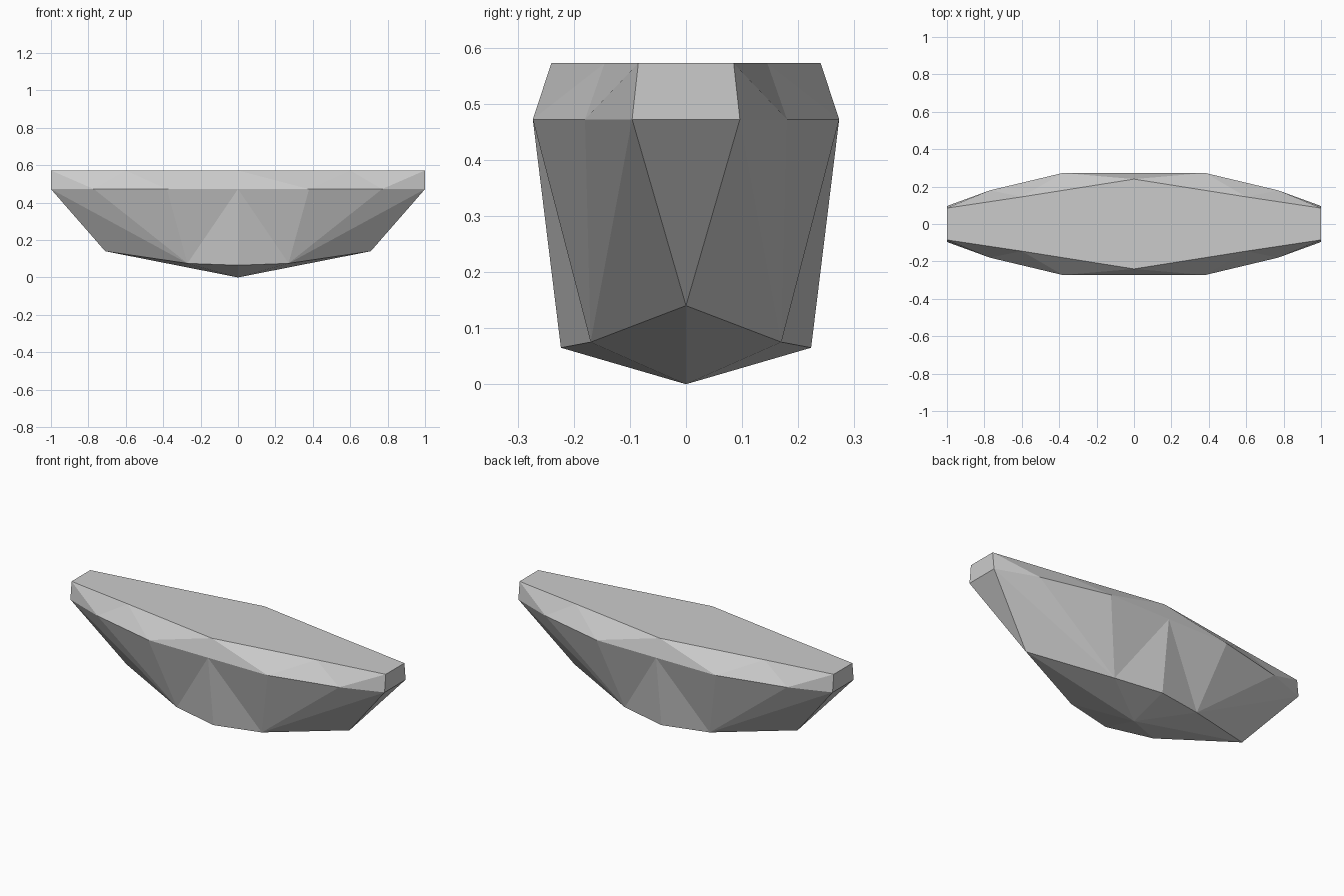
import bpy
import bmesh

cube = bpy.data.objects.get("Cube")
if cube:
    bpy.data.objects.remove(cube, do_unlink=True)

# Single stone colour
grey = bpy.data.materials.new("stone_grey")
grey.use_nodes = True
colour = (0.6, 0.6, 0.6, 1)
grey.diffuse_color = colour
grey.node_tree.nodes["Principled BSDF"].inputs["Base Color"].default_value = colour

DECK, GIRDLE = 0.572, 0.472

# Corner points of one quarter of the cut stone
points = {
    # flat top outline, from middle to end
    "top_centre": (0, 0, DECK),
    "top_mid": (0, 0.24, DECK),
    "top_side": (0.6, 0.145, DECK),
    "top_end": (1, 0.085, DECK),
    "top_tip": (1, 0, DECK),
    # widest line
    "rim_mid": (0, 0.273, GIRDLE),
    "rim_wide": (0.38, 0.273, GIRDLE),
    "rim_side": (0.77, 0.18, GIRDLE),
    "rim_end": (1, 0.096, GIRDLE),
    "rim_tip": (1, 0, GIRDLE),
    # underside
    "low_mid": (0, 0.223, 0.065),
    "low_side": (0.27, 0.17, 0.075),
    "low_tip": (0.71, 0, 0.14),
    "base": (0, 0, 0),
}

# Facets of one quarter
facets = [
    "top_centre top_tip top_end top_side top_mid",
    "top_mid rim_wide rim_mid",
    "top_mid top_side rim_wide",
    "top_side rim_side rim_wide",
    "top_side top_end rim_side",
    "top_end rim_end rim_side",
    "top_end top_tip rim_tip rim_end",
    "rim_mid low_side low_mid",
    "rim_mid rim_wide low_side",
    "rim_wide rim_side low_side",
    "rim_side rim_end low_side",
    "rim_end low_tip low_side",
    "rim_end rim_tip low_tip",
    "low_side low_tip base",
    "low_mid low_side base",
]

# Repeat the quarter around both axes and weld the seams
bm = bmesh.new()
for sx in (1, -1):
    for sy in (1, -1):
        verts = {n: bm.verts.new((x * sx, y * sy, z))
                 for n, (x, y, z) in points.items()}
        for facet in facets:
            bm.faces.new([verts[n] for n in facet.split()])
bmesh.ops.remove_doubles(bm, verts=bm.verts[:], dist=0.001)
bmesh.ops.dissolve_limit(bm, angle_limit=0.002, verts=bm.verts[:], edges=bm.edges[:])
bmesh.ops.recalc_face_normals(bm, faces=bm.faces[:])

mesh = bpy.data.meshes.new("faceted_stone")
bm.to_mesh(mesh)
bm.free()
mesh.materials.append(grey)
stone = bpy.data.objects.new("faceted_stone", mesh)
bpy.context.collection.objects.link(stone)
